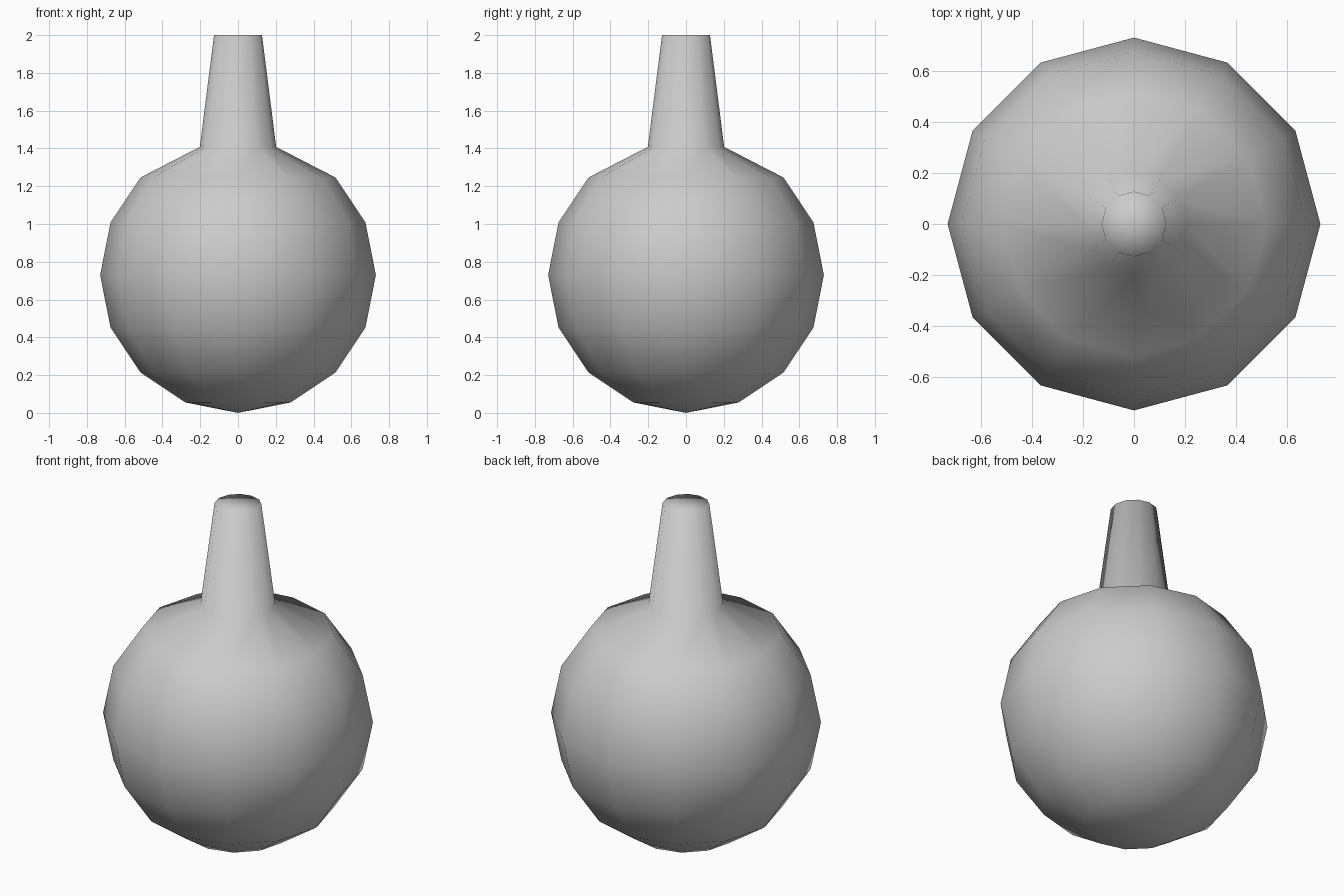
import bpy, bmesh, math

if "Cube" in bpy.data.objects:
    bpy.data.objects.remove(bpy.data.objects["Cube"])

SIDES = 12
R = 0.73

# Profile: lower pole, round bulb rings, then shoulder, neck and cap centre
profile = [(R * math.sin(math.radians(a)), R - R * math.cos(math.radians(a)))
           for a in (22.5, 45, 67.5, 90, 112.5, 135)]
profile += [(0.202, 1.408), (0.127, 2.0)]

bm = bmesh.new()
rings = [[bm.verts.new((r * math.cos(2 * math.pi * i / SIDES),
                        r * math.sin(2 * math.pi * i / SIDES), z))
          for i in range(SIDES)] for r, z in profile]
bottom = bm.verts.new((0, 0, 0))
top = bm.verts.new((0, 0, 2))

# Skin the rings and close both ends
for i in range(SIDES):
    j = (i + 1) % SIDES
    for lo, hi in zip(rings, rings[1:]):
        bm.faces.new((lo[i], lo[j], hi[j], hi[i]))
    bm.faces.new((bottom, rings[0][j], rings[0][i]))
    bm.faces.new((top, rings[-1][i], rings[-1][j]))
for f in bm.faces:
    f.smooth = True
bmesh.ops.recalc_face_normals(bm, faces=bm.faces)

# Round flask with tapered neck
mesh = bpy.data.meshes.new("round_flask")
bm.to_mesh(mesh)
bm.free()
bpy.context.collection.objects.link(bpy.data.objects.new("round_flask", mesh))
